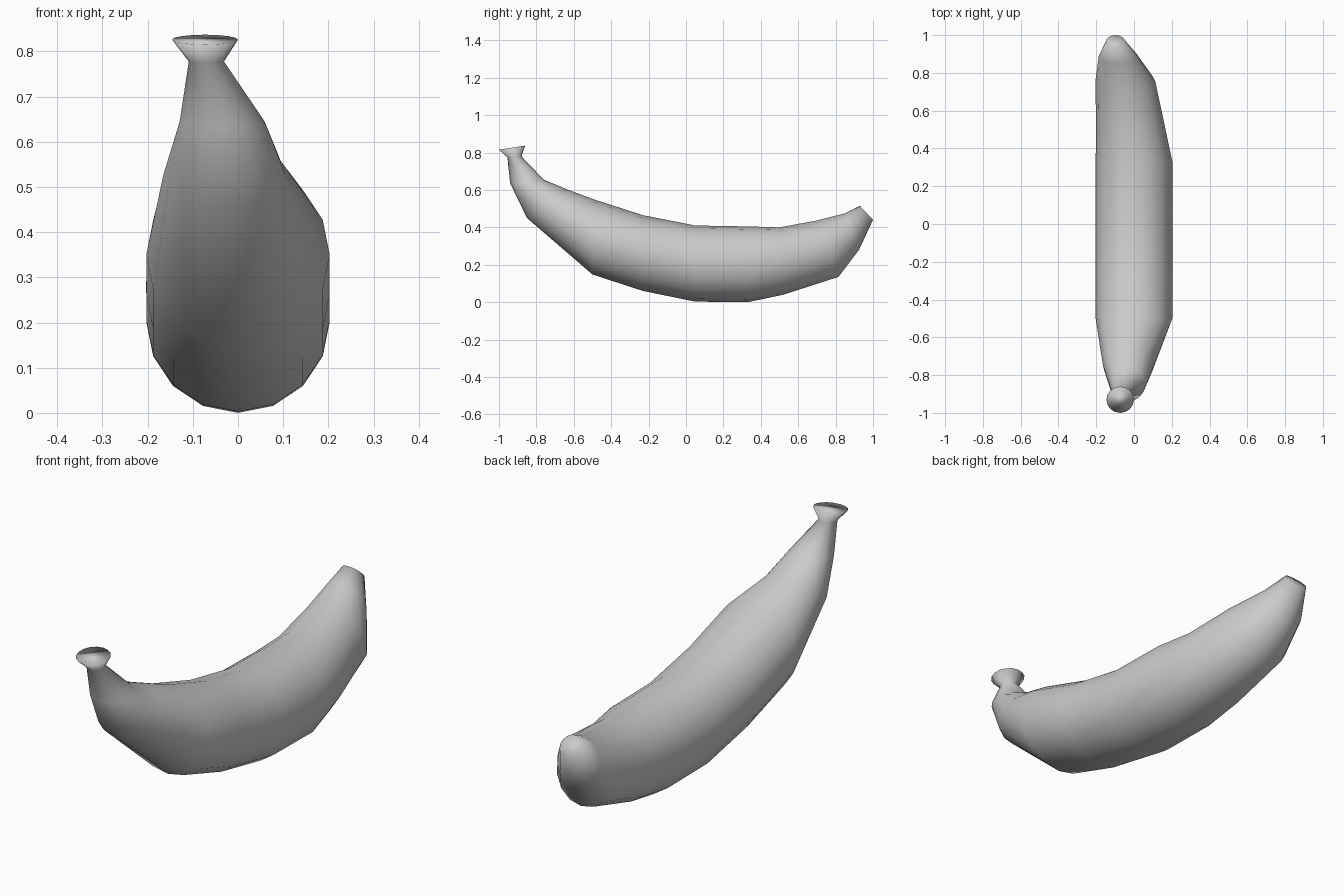
import bpy, bmesh
from math import sin, cos, pi
from mathutils import Vector

if "Cube" in bpy.data.objects:
    bpy.data.objects.remove(bpy.data.objects["Cube"])

SIDES = 16

# Cross-sections from stem to tip:
# (underside y, z), (upper side y, z), centre x, half width
RINGS = [
    ((-1.00, 0.815), (-0.86, 0.837), -0.073, 0.073),
    ((-0.955, 0.775), (-0.88, 0.78), -0.070, 0.039),
    ((-0.94, 0.635), (-0.76, 0.655), -0.035, 0.094),
    ((-0.85, 0.45), (-0.64, 0.605), -0.030, 0.135),
    ((-0.50, 0.148), (-0.50, 0.552), 0.0, 0.203),
    ((-0.23, 0.06), (-0.23, 0.465), 0.0, 0.203),
    ((0.05, 0.003), (0.05, 0.41), 0.0, 0.203),
    ((0.33, 0.0), (0.33, 0.405), 0.0, 0.203),
    ((0.52, 0.04), (0.50, 0.40), -0.018, 0.183),
    ((0.815, 0.135), (0.70, 0.437), -0.046, 0.158),
    ((0.925, 0.28), (0.85, 0.475), -0.083, 0.104),
    ((1.00, 0.44), (0.93, 0.515), -0.098, 0.050),
]

# Banana skin lofted through the sections
bm = bmesh.new()
loops = []
for low, high, cx, width in RINGS:
    low, high = Vector((cx, *low)), Vector((cx, *high))
    centre, up = (low + high) / 2, (high - low) / 2
    loops.append([bm.verts.new(centre + up * -cos(2 * pi * i / SIDES)
                               + Vector((width * sin(2 * pi * i / SIDES), 0, 0)))
                  for i in range(SIDES)])
for a, b in zip(loops, loops[1:]):
    for i in range(SIDES):
        j = (i + 1) % SIDES
        bm.faces.new((a[i], a[j], b[j], b[i]))

# Flat caps on the stem and the tip
bm.faces.new(loops[0])
bm.faces.new(loops[-1])
bmesh.ops.recalc_face_normals(bm, faces=bm.faces)
for f in bm.faces:
    f.smooth = True

mesh = bpy.data.meshes.new("banana")
bm.to_mesh(mesh)
bm.free()
bpy.context.collection.objects.link(bpy.data.objects.new("banana", mesh))
